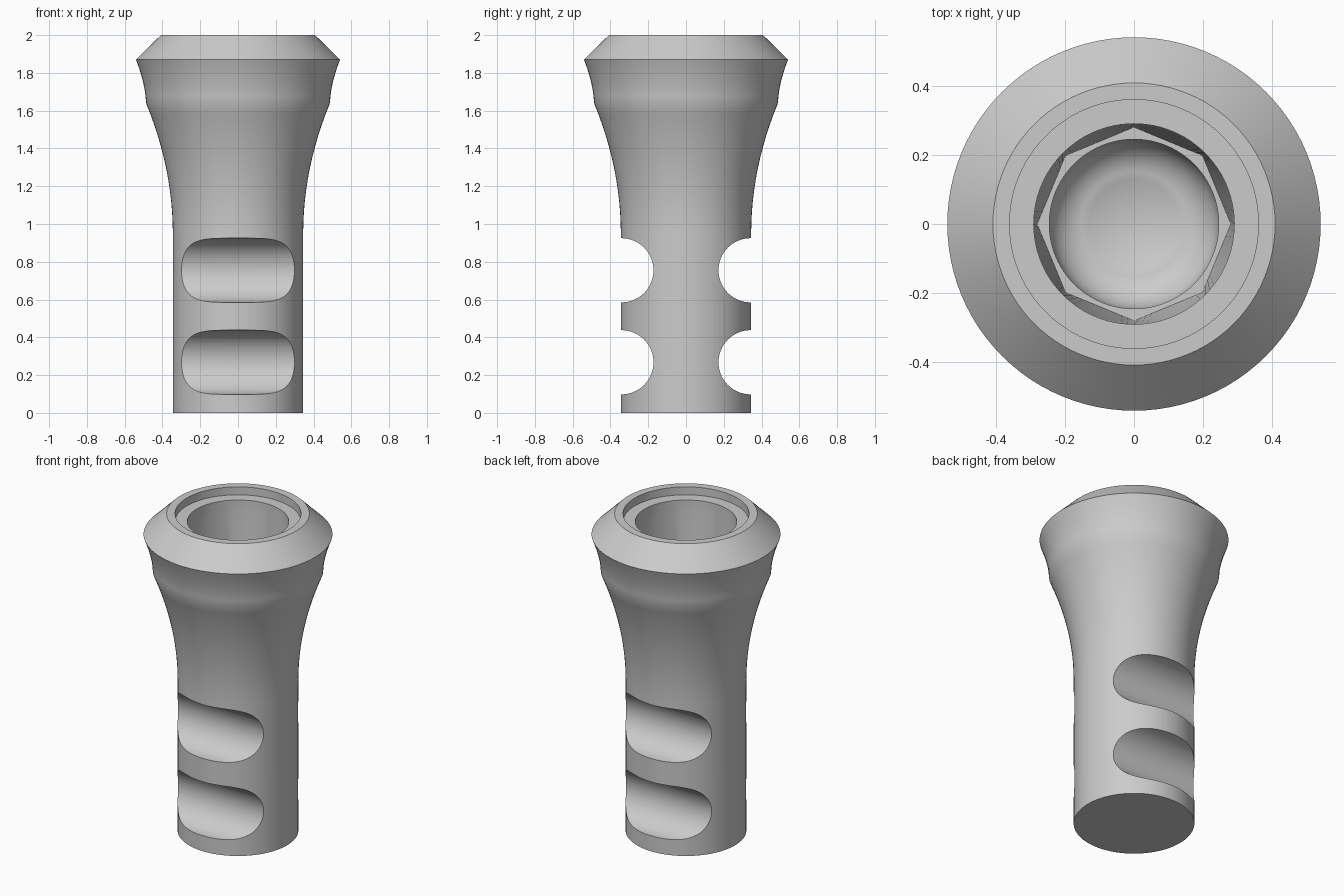
import bpy, bmesh, math

cube = bpy.data.objects.get("Cube")
if cube:
    bpy.data.objects.remove(cube, do_unlink=True)

SEGMENTS = 96

metal = bpy.data.materials.new("plain grey metal")
metal.use_nodes = True
grey = (0.6, 0.6, 0.6, 1)
metal.diffuse_color = grey
metal.node_tree.nodes["Principled BSDF"].inputs["Base Color"].default_value = grey


def circle(radius):
    return lambda angle: radius


def octagon(radius):
    step = math.pi / 4
    return lambda a: radius * math.cos(step / 2) / math.cos(a % step - step / 2)


def lathe(name, sections, bottom_z, tip_z):
    """Skin a stack of (radius function, height) rings, closed by two tips."""
    bm = bmesh.new()
    rings = []
    for shape, z in sections:
        ring = []
        for i in range(SEGMENTS):
            a = math.tau * i / SEGMENTS
            r = shape(a + 1e-6)
            ring.append(bm.verts.new((r * math.cos(a), r * math.sin(a), z)))
        rings.append(ring)
    for lower, upper in zip(rings, rings[1:]):
        for i in range(SEGMENTS):
            j = (i + 1) % SEGMENTS
            bm.faces.new((lower[i], lower[j], upper[j], upper[i]))
    bm.faces.new(rings[0][::-1])
    tip = bm.verts.new((0, 0, tip_z))
    for i in range(SEGMENTS):
        bm.faces.new((rings[-1][i], rings[-1][(i + 1) % SEGMENTS], tip))
    bmesh.ops.recalc_face_normals(bm, faces=bm.faces)
    mesh = bpy.data.meshes.new(name)
    bm.to_mesh(mesh)
    bm.free()
    mesh.materials.append(metal)
    obj = bpy.data.objects.new(name, mesh)
    bpy.context.collection.objects.link(obj)
    return obj


# Outside: straight shank, flared neck, concave collar, chamfered head
sections = [(circle(0.345), 0)]
for i in range(13):
    t = i / 12
    sections.append((circle(0.345 + 0.142 * t ** 2), 0.95 + 0.69 * t))
for i in range(1, 7):
    t = i / 6
    sections.append((circle(0.487 + 0.053 * t ** 1.7), 1.64 + 0.23 * t))
sections.append((circle(0.408), 2.0))

# Inside: shallow counterbore, round mouth blending to an octagonal socket
sections += [(circle(0.36), 2.0), (circle(0.36), 1.95),
             (circle(0.29), 1.95), (circle(0.29), 1.86),
             (octagon(0.28), 1.45), (circle(0.245), 1.45)]

# Rounded bore floor ending in a drilled cone
for i in range(9):
    a = math.pi / 2 * i / 8
    sections.append((circle(0.13 + 0.115 * math.cos(a)), 1.3 - 0.115 * math.sin(a)))
body = lathe("flared_socket_body", sections, 0, 1.11)

# Two round grooves across the front and two across the back
cutters = []
for side in (-1, 1):
    for z in (0.268, 0.755):
        bpy.ops.mesh.primitive_cylinder_add(
            vertices=64, radius=0.17, depth=1.2,
            location=(0, side * 0.342, z), rotation=(0, math.pi / 2, 0))
        cutter = bpy.context.object
        cutter.name = "groove_cutter"
        cutter.hide_render = True
        cutter.data.materials.append(metal)
        cutters.append(cutter)

bpy.ops.object.select_all(action="DESELECT")
bpy.context.view_layer.objects.active = body
body.select_set(True)
for cutter in cutters:
    mod = body.modifiers.new("groove", "BOOLEAN")
    mod.operation = "DIFFERENCE"
    mod.solver = "EXACT"
    mod.object = cutter
    bpy.ops.object.modifier_apply(modifier=mod.name)
for cutter in cutters:
    bpy.data.objects.remove(cutter, do_unlink=True)

body.select_set(True)
bpy.context.view_layer.objects.active = body
bpy.ops.object.shade_smooth_by_angle(angle=math.radians(30))
